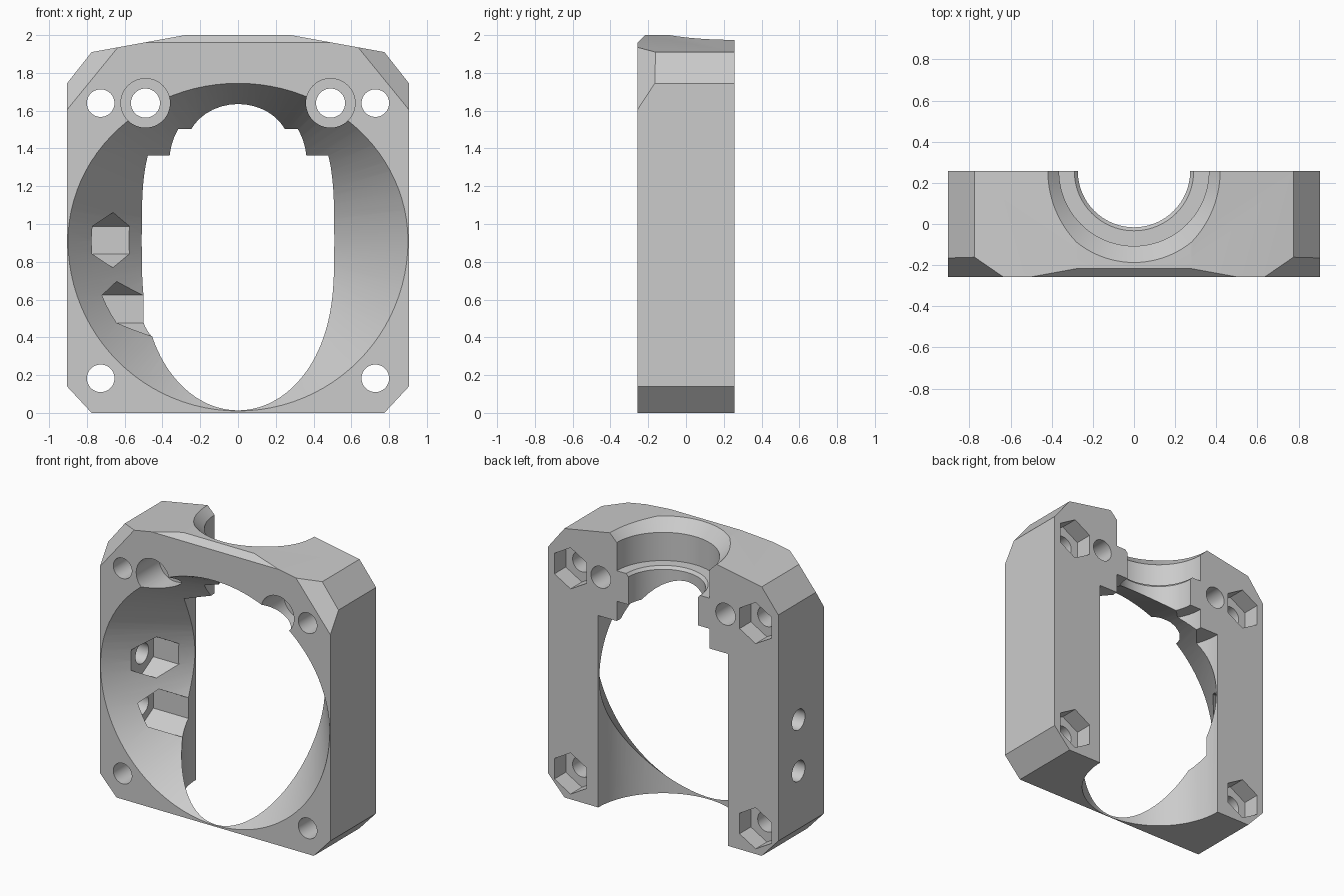
import bpy, bmesh, math
from mathutils import Vector

if "Cube" in bpy.data.objects:
    bpy.data.objects.remove(bpy.data.objects["Cube"], do_unlink=True)

DEPTH = 0.257      # half thickness
MID = 0.91         # height of the duct centre


def make_object(name, bm):
    bmesh.ops.recalc_face_normals(bm, faces=bm.faces)
    mesh = bpy.data.meshes.new(name)
    bm.to_mesh(mesh)
    bm.free()
    obj = bpy.data.objects.new(name, mesh)
    bpy.context.collection.objects.link(obj)
    return obj


def loft(name, rings):
    """Skin a stack of closed rings and cap both ends."""
    bm = bmesh.new()
    loops = [[bm.verts.new(p) for p in ring] for ring in rings]
    n = len(loops[0])
    for a, b in zip(loops, loops[1:]):
        for i in range(n):
            j = (i + 1) % n
            bm.faces.new((a[i], a[j], b[j], b[i]))
    bm.faces.new(loops[0])
    bm.faces.new(loops[-1])
    return make_object(name, bm)


def turned(name, axis, centre, profile, sides=48, turn=0.0):
    """Round or hexagonal solid along an axis; profile = (position, radius)."""
    u, v = (axis + 1) % 3, (axis + 2) % 3
    rings = []
    for pos, radius in profile:
        ring = []
        for i in range(sides):
            a = turn + math.tau * i / sides
            p = Vector(centre)
            p[axis] = pos
            p[u] += radius * math.cos(a)
            p[v] += radius * math.sin(a)
            ring.append(p)
        rings.append(ring)
    return loft(name, rings)


# Body outline, extruded front to back
half = [(0.775, 0), (0.905, 0.14), (0.905, 1.745), (0.775, 1.91), (0.28, 2)]
outline = half + [(-x, z) for x, z in reversed(half)]
body = loft("duct_mount_body", [[(x, y, z) for x, z in outline] for y in (-DEPTH, DEPTH)])

# Front bevels: one along the top edge, one on each upper corner
p1, p2, p3 = Vector((0.64, -DEPTH, 1.93)), Vector((0.905, -DEPTH, 1.605)), Vector((0.905, -0.165, 1.745))
corner = (p2 - p1).cross(p3 - p1).normalized()
if corner.z < 0:
    corner.negate()
planes = [(Vector((0, -DEPTH, 1.96)), Vector((0, -1, 1)))]
for s in (1, -1):
    planes.append((Vector((s * p1.x, p1.y, p1.z)), Vector((s * corner.x, corner.y, corner.z))))
bm = bmesh.new()
bm.from_mesh(body.data)
for co, no in planes:
    bmesh.ops.bisect_plane(bm, geom=bm.verts[:] + bm.edges[:] + bm.faces[:],
                           plane_co=co, plane_no=no, clear_outer=True)
    bmesh.ops.holes_fill(bm, edges=[e for e in bm.edges if e.is_boundary], sides=0)
bmesh.ops.recalc_face_normals(bm, faces=bm.faces)
bm.to_mesh(body.data)
bm.free()

cutters = []

# Tapering air duct, slightly flattened at the top
rings = []
for y in (-0.3, 0.3):
    t = (y + DEPTH) / (2 * DEPTH)
    wide, up = 0.9 - 0.4 * t, 0.835 - 0.235 * t
    ring = []
    for i in range(96):
        a = math.tau * i / 96
        s = math.sin(a)
        ring.append((wide * math.cos(a), y, MID + s * (up if s > 0 else wide)))
    rings.append(ring)
cutters.append(loft("duct_cutter", rings))

# Upright round channel open at the back and bottom
back = (0, DEPTH, 0)
cutters.append(turned("channel_cutter", 2, back, [(-0.1, 0.51), (1.363, 0.51)], 96))

# Stepped groove clamp above the channel
groove = [(1.3, 0.364), (1.503, 0.364), (1.503, 0.273), (1.7, 0.273), (1.72, 0.29),
          (1.72, 0.364), (1.92, 0.364), (2.06, 0.504)]
cutters.append(turned("groove_cutter", 2, back, groove, 96))

for s in (1, -1):
    # Clamp screw holes with a deep counterbore from the front
    cutters.append(turned("clamp_screw_cutter", 1, (s * 0.49, 0, 1.64),
                          [(-0.4, 0.13), (0, 0.13), (0, 0.077), (0.4, 0.077)]))
    # Corner screw holes with hexagonal nut pockets at the back
    for z in (0.183, 1.64):
        centre = (s * 0.727, 0, z)
        cutters.append(turned("corner_hole_cutter", 1, centre, [(-0.4, 0.073), (0.2, 0.073)]))
        cutters.append(turned("corner_nut_cutter", 1, centre, [(0.13, 0.146), (0.4, 0.146)], 6))

# Side screw holes and hexagonal pockets in the duct wall
for z in (0.915, 0.55):
    centre = (0, 0.03, z)
    cutters.append(turned("side_hole_cutter", 0, centre, [(-1.1, 0.073), (-0.6, 0.073)]))
    cutters.append(turned("side_nut_cutter", 0, centre, [(-0.775, 0.146), (-0.3, 0.146)],
                          6, math.pi / 2))

# Cut everything out of the body
bpy.ops.object.select_all(action="DESELECT")
bpy.context.view_layer.objects.active = body
body.select_set(True)
for cutter in cutters:
    mod = body.modifiers.new("cut", "BOOLEAN")
    mod.operation = "DIFFERENCE"
    mod.solver = "EXACT"
    mod.object = cutter
    bpy.ops.object.modifier_apply(modifier=mod.name)
for cutter in cutters:
    bpy.data.objects.remove(cutter, do_unlink=True)

# Plain grey plastic
grey = bpy.data.materials.new("grey_plastic")
grey.use_nodes = True
colour = (0.6, 0.6, 0.6, 1)
grey.diffuse_color = colour
grey.node_tree.nodes["Principled BSDF"].inputs["Base Color"].default_value = colour
body.data.materials.clear()
body.data.materials.append(grey)
for poly in body.data.polygons:
    poly.material_index = 0

bpy.ops.object.shade_smooth_by_angle(angle=math.radians(25))
